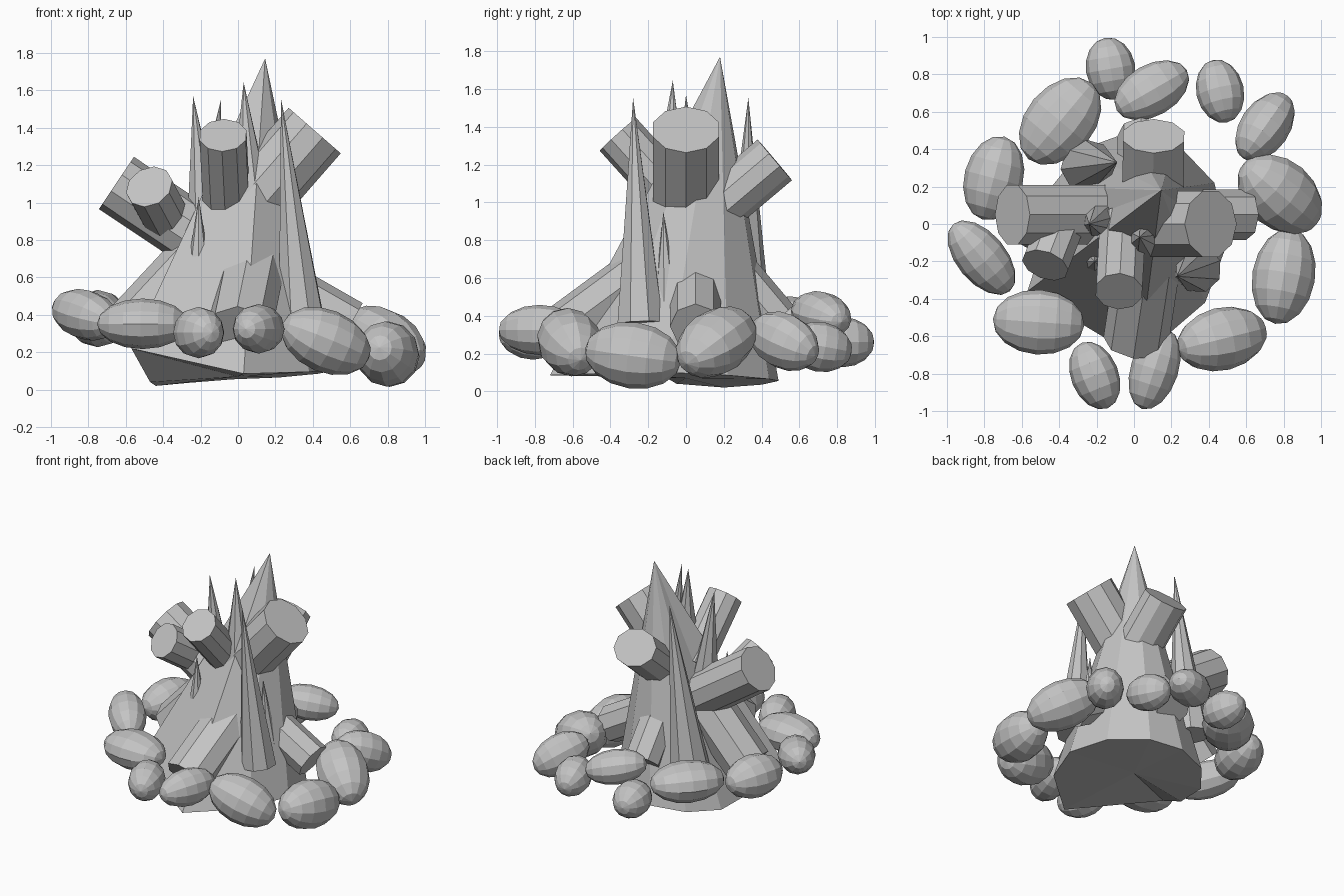
import bpy, bmesh, math
from mathutils import Vector, Matrix

old = bpy.data.objects.get("Cube")
if old:
    bpy.data.objects.remove(old, do_unlink=True)

grey = bpy.data.materials.new("plain_grey")
grey.use_nodes = True
colour = (0.55, 0.55, 0.55, 1)
grey.diffuse_color = colour
grey.node_tree.nodes["Principled BSDF"].inputs["Base Color"].default_value = colour


def finish(name, bm):
    bmesh.ops.recalc_face_normals(bm, faces=bm.faces)
    mesh = bpy.data.meshes.new(name)
    bm.to_mesh(mesh)
    bm.free()
    mesh.materials.append(grey)
    obj = bpy.data.objects.new(name, mesh)
    bpy.context.collection.objects.link(obj)
    return obj


def limb(name, start, end, r1, r2, sides=10, squash=1):
    """Straight log or spike between two points."""
    a, b = Vector(start), Vector(end)
    axis = b - a
    turn = axis.to_track_quat('Z', 'Y').to_matrix().to_4x4()
    bm = bmesh.new()
    bmesh.ops.create_cone(bm, cap_ends=True, segments=sides, radius1=r1,
                          radius2=r2, depth=axis.length)
    matrix = Matrix.Translation((a + b) / 2) @ turn @ Matrix.Diagonal((1, squash, 1, 1))
    bmesh.ops.transform(bm, matrix=matrix, verts=bm.verts)
    return finish(name, bm)


def stone(name, x, y, z, length, width, height, angle, pitch):
    """Faceted egg with its poles along the long axis."""
    bm = bmesh.new()
    bmesh.ops.create_uvsphere(bm, u_segments=12, v_segments=8, radius=0.51)
    matrix = (Matrix.Translation((x, y, z))
              @ Matrix.Rotation(math.radians(angle), 4, 'Z')
              @ Matrix.Rotation(math.radians(-pitch), 4, 'Y')
              @ Matrix.Diagonal((length, width, height, 1))
              @ Matrix.Rotation(math.pi / 2, 4, 'Y'))
    bmesh.ops.transform(bm, matrix=matrix, verts=bm.verts)
    return finish(name, bm)


# Central heap: leaning cone on an uneven foot, with one foot corner lifted
foot = [(-.57, -.36, .22), (.03, -.72, .085), (.38, -.42, .095), (.5, -.1, .1),
        (.43, .22, .085), (.22, .44, .065), (-.03, .49, .055), (-.28, .4, .035),
        (-.44, .2, .02), (-.47, -.05, .04)]
bm = bmesh.new()
ring = [bm.verts.new(p) for p in foot]
apex = bm.verts.new((.145, .18, 1.77))
centre = bm.verts.new((0, 0, .07))
for a, b in zip(ring, ring[1:] + ring[:1]):
    bm.faces.new((a, b, apex))
    bm.faces.new((b, a, centre))
finish("central_heap", bm)

# Upper logs pointing up and out
limb("upper_log_front", (-.06, 0, .96), (-.08, -.36, 1.36), .13, .13)
limb("upper_log_left", (.03, 0, .95), (.41, 0, 1.385), .185, .185)
limb("upper_log_back", (.1, .05, .87), (.105, .47, 1.225), .172, .172, 10, .82)
limb("upper_log_right", (0, .05, .67), (-.65, .05, 1.105), .168, .168)
limb("side_branch", (-.37, .05, .89), (-.475, -.22, 1.085), .13, .13)

# Lower logs leaning against the heap
limb("lower_log_front", (.09, -.1, .71), (.01, -.63, .32), .175, .175, 8, .88)
limb("lower_log_right", (-.15, .03, .76), (-.55, .03, .33), .17, .17, 8)
limb("lower_log_left", (.1, .05, .63), (.6, .05, .345), .135, .135, 8)
limb("lower_log_back", (.05, .1, .81), (.04, .47, .37), .13, .13, 8)

# Pointed spikes: base, tip, base radius
spikes = [
    ((.34, -.24, .36), (.23, -.28, 1.555), .13),
    ((-.25, .31, .33), (-.09, .33, 1.555), .145),
    ((.09, -.1, .6), (.03, -.07, 1.645), .18),
    ((-.13, .03, .4), (-.24, 0, 1.57), .17),
    ((-.21, -.2, .65), (-.21, -.2, 1.03), .06),
    ((.33, -.1, .38), (.3, -.12, .95), .08),
]
for n, (base, tip, r) in enumerate(spikes):
    limb(f"spike_{n + 1}", base, tip, r, 0, 8)

# Ring of stones: x, y, z, length, width, height, angle, pitch
stones = [
    (-.125, .83, .26, .33, .26, .26, 100, 0),
    (.095, .715, .405, .43, .27, .24, 30, -10),
    (.46, .71, .235, .34, .25, .26, 103, -10),
    (.70, .52, .265, .42, .26, .29, 55, -22),
    (.78, .16, .26, .53, .36, .33, -40, -25),
    (.80, -.28, .19, .51, .33, .345, 80, -8),
    (.47, -.615, .26, .50, .33, .33, 14, -22),
    (.11, -.775, .325, .44, .25, .26, 72, 0),
    (-.21, -.81, .305, .37, .25, .27, 112, 0),
    (-.51, -.525, .352, .48, .34, .265, -4, 0),
    (-.815, -.18, .40, .47, .26, .26, -50, -12),
    (-.75, .245, .38, .45, .31, .3, 75, 0),
    (-.395, .55, .36, .52, .36, .28, 50, 0),
]
for n, values in enumerate(stones):
    stone(f"ring_stone_{n + 1}", *values)
